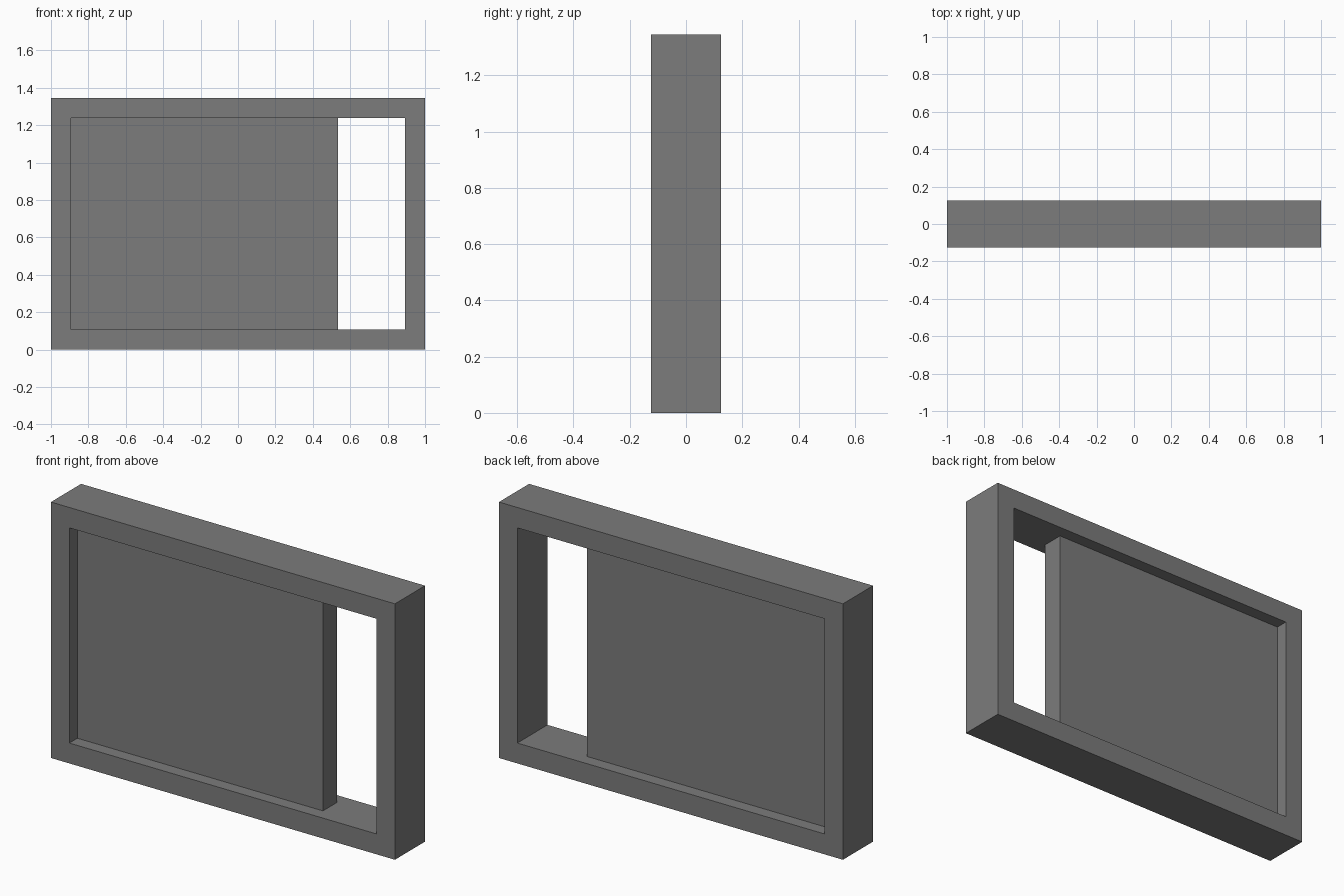
import bpy
import bmesh

if "Cube" in bpy.data.objects:
    bpy.data.objects.remove(bpy.data.objects["Cube"])

GREY = (0.2, 0.2, 0.2, 1.0)
WIDTH, HEIGHT, DEPTH = 2.0, 1.345, 0.25
BORDER = 0.107          # frame bar width
PANEL_RIGHT = 0.535     # free edge of the sliding panel
PANEL_DEPTH = 0.117

grey = bpy.data.materials.new("mid_grey")
grey.use_nodes = True
grey.diffuse_color = GREY
grey.node_tree.nodes["Principled BSDF"].inputs["Base Color"].default_value = GREY


def rectangle(bm, x0, x1, z0, z1, y):
    """Loop of four vertices facing the front."""
    return [bm.verts.new((x, y, z)) for x, z in ((x0, z0), (x1, z0), (x1, z1), (x0, z1))]


def add_part(name, bm):
    bmesh.ops.recalc_face_normals(bm, faces=bm.faces[:])
    mesh = bpy.data.meshes.new(name)
    bm.to_mesh(mesh)
    bm.free()
    mesh.materials.append(grey)
    part = bpy.data.objects.new(name, mesh)
    bpy.context.collection.objects.link(part)
    return part


inner_x = WIDTH / 2 - BORDER
inner_z0, inner_z1 = BORDER, HEIGHT - BORDER

# Frame: outer and inner loops, front and back, joined into a closed ring
bm = bmesh.new()
loops = []
for y in (-DEPTH / 2, DEPTH / 2):
    loops.append((rectangle(bm, -WIDTH / 2, WIDTH / 2, 0, HEIGHT, y),
                  rectangle(bm, -inner_x, inner_x, inner_z0, inner_z1, y)))
(front_out, front_in), (back_out, back_in) = loops
for a, b in ((front_out, front_in), (front_in, back_in),
             (back_in, back_out), (back_out, front_out)):
    for i in range(4):
        j = (i + 1) % 4
        bm.faces.new((a[i], a[j], b[j], b[i]))
add_part("window_frame", bm)

# Panel: solid slab filling the left of the opening, recessed on both sides
bm = bmesh.new()
front = rectangle(bm, -inner_x, PANEL_RIGHT, inner_z0, inner_z1, -PANEL_DEPTH / 2)
back = rectangle(bm, -inner_x, PANEL_RIGHT, inner_z0, inner_z1, PANEL_DEPTH / 2)
bm.faces.new(front)
bm.faces.new(back[::-1])
for i in range(4):
    j = (i + 1) % 4
    bm.faces.new((front[i], back[i], back[j], front[j]))
add_part("sliding_panel", bm)
